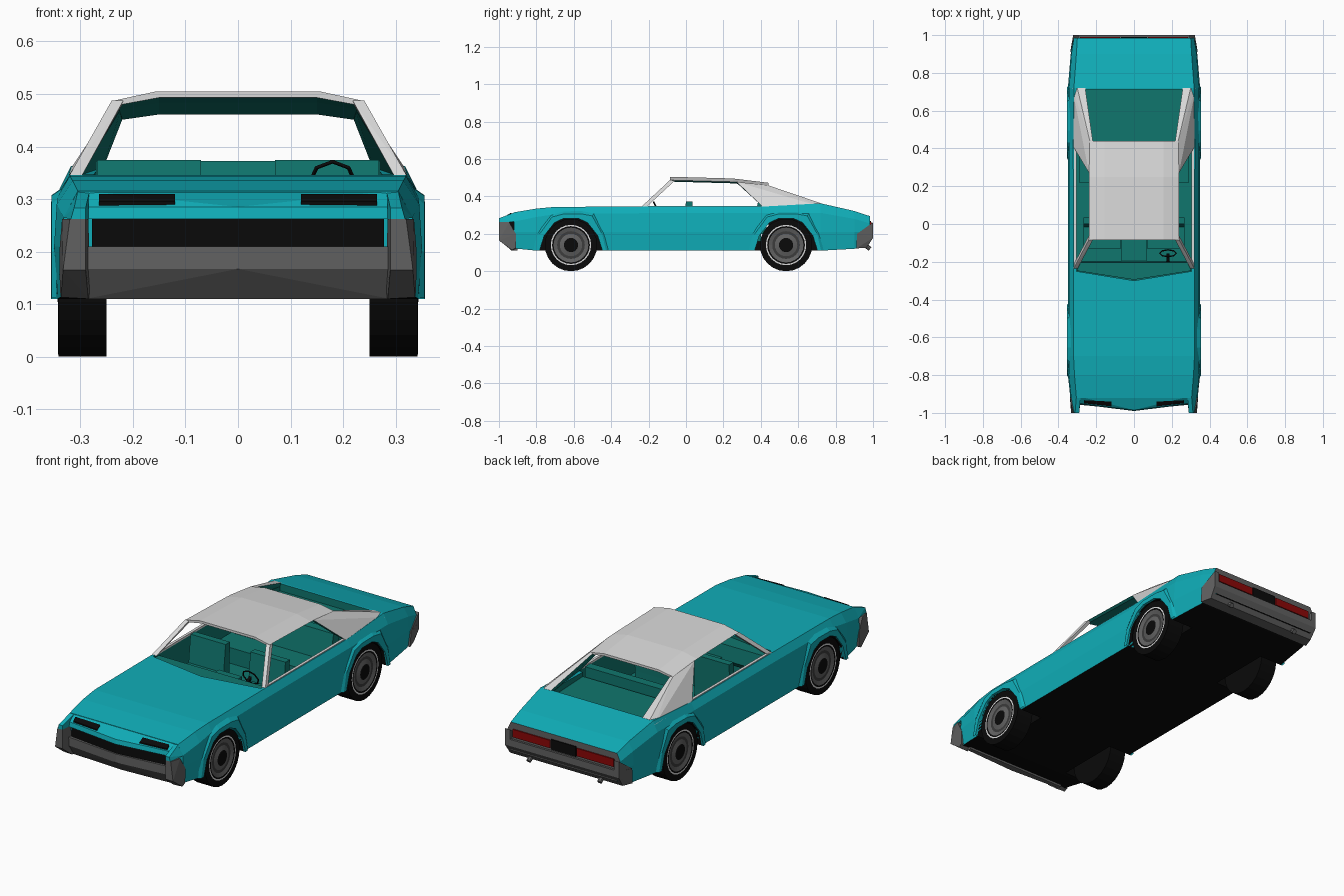
import bpy, bmesh, math
from mathutils import Vector, Matrix

if "Cube" in bpy.data.objects:
    bpy.data.objects.remove(bpy.data.objects["Cube"])


def material(name, r, g, b):
    m = bpy.data.materials.new(name)
    m.diffuse_color = (r, g, b, 1)
    m.use_nodes = True
    m.node_tree.nodes["Principled BSDF"].inputs["Base Color"].default_value = m.diffuse_color
    return m


TEAL = material("teal paint", .005, .42, .48)
WHITE = material("white vinyl", .70, .70, .70)
INNER = material("green interior", .005, .18, .155)
GREY = material("bumper grey", .12, .12, .12)
BLACK = material("black", .003, .003, .003)
RED = material("red lamp", .26, .002, .002)
DARK = material("dark wheel grey", .045, .045, .045)


def finish(name, bm, mats, pair=False):
    bmesh.ops.recalc_face_normals(bm, faces=bm.faces)
    me = bpy.data.meshes.new(name)
    bm.to_mesh(me)
    bm.free()
    for m in mats:
        me.materials.append(m)
    ob = bpy.data.objects.new(name, me)
    bpy.context.collection.objects.link(ob)
    if pair:
        md = ob.modifiers.new("mirror", 'MIRROR')
        md.use_mirror_merge = False
        md.use_clip = False
    return ob


def hull(name, pts, mats, sym=False, pair=False, rule=None):
    """Convex solid around points; sym = one solid across x=0, pair = two copies."""
    if sym:
        pts = list(pts) + [(-x, y, z) for x, y, z in pts if x]
    bm = bmesh.new()
    for p in pts:
        bm.verts.new(p)
    res = bmesh.ops.convex_hull(bm, input=bm.verts)
    loose = [v for v in bm.verts if not v.link_faces]
    bmesh.ops.delete(bm, geom=loose, context='VERTS')
    bmesh.ops.dissolve_limit(bm, angle_limit=.02, verts=bm.verts, edges=bm.edges)
    bmesh.ops.recalc_face_normals(bm, faces=bm.faces)
    if rule:
        for f in bm.faces:
            f.normal_update()
            f.material_index = rule(f)
    return finish(name, bm, mats if isinstance(mats, list) else [mats], pair)


def box(name, x, y, z, mat, **kw):
    return hull(name, [(a, b, c) for a in x for b in y for c in z], mat, **kw)


def loft(name, rings, mats, rule):
    bm = bmesh.new()
    rows = [[bm.verts.new(p) for p in r] for r in rings]
    n = len(rows[0])
    for a, b in zip(rows, rows[1:]):
        for i in range(n):
            j = (i + 1) % n
            bm.faces.new((a[i], a[j], b[j], b[i]))
    bm.faces.new(rows[0])
    bm.faces.new(rows[-1])
    bmesh.ops.recalc_face_normals(bm, faces=bm.faces)
    for f in bm.faces:
        f.normal_update()
        f.material_index = rule(f)
    return finish(name, bm, mats)


def full(half, y):
    """Close a half section into a mirrored ring."""
    return [(x, y, z) for x, z in half] + [(-x, y, z) for x, z in reversed(half) if x]


# body shell: y, bottom x, side x, shoulder x, shoulder z, top x, top z, bottom z
stations = [
    (-.92, .325, .337, .332, .265, .305, .315, .122),
    (-.80, .343, .350, .345, .290, .315, .335, .11),
    (-.70, .345, .350, .343, .305, .320, .344, .11),
    (-.25, .345, .350, .343, .310, .320, .346, .11),
    (.42, .345, .350, .343, .310, .322, .346, .11),
    (.72, .345, .350, .343, .312, .318, .363, .11),
    (.90, .325, .335, .331, .280, .305, .322, .12),
    (.985, .300, .320, .318, .255, .300, .294, .15)]
rings = [full([(0, zb), (xb, zb), (xs, .21), (xh, zh), (xt, zt), (0, zt)], y)
         for y, xb, xs, xh, zh, xt, zt, zb in stations]
body = loft("body", rings, [TEAL, BLACK, GREY],
            lambda f: 1 if f.normal.z < -.7 else 2 if f.normal.y > .8 else 0)

# wheel wells and cabin cut out of the shell
AXLES = (-.615, .535)
ARCH = [(-.168, .11), (-.143, .19), (-.088, .26), (-.04, .282),
        (.04, .282), (.088, .26), (.143, .19), (.168, .11)]
cutters = []
for ya in AXLES:
    for s in (1, -1):
        pts = [(s * x, ya + y, z) for x in (.22, .42) for y, z in ARCH + [(-.17, .05), (.17, .05)]]
        cutters.append(hull("well_cutter", pts, BLACK))
cutters.append(hull("cabin_cutter", [(x, y, z) for z in (.16, .6) for x, y in
               ((0, -.30), (.305, -.25), (.305, .44))], INNER, sym=True))
cutters.append(hull("shelf_cutter", [(x, y, z) for z in (.325, .6) for x, y in
               ((.275, .42), (.262, .712))], INNER, sym=True))
bpy.context.view_layer.objects.active = body
for c in cutters:
    md = body.modifiers.new("cut", 'BOOLEAN')
    md.operation = 'DIFFERENCE'
    md.solver = 'EXACT'
    md.material_mode = 'TRANSFER'
    md.object = c
    bpy.ops.object.modifier_apply(modifier=md.name)
for c in cutters:
    bpy.data.objects.remove(c)

# creased flares round the arches
OUTER = [(-.20, .112), (-.185, .205), (-.11, .31), (-.04, .322),
         (.06, .324), (.13, .32), (.18, .21), (.20, .112)]
for ya, nm in zip(AXLES, ("front", "rear")):
    bm = bmesh.new()
    rows = []
    for (yo, zo), (yi, zi) in zip(OUTER, ARCH):
        ym, zm = yo + (yi - yo) * .4, zo + (zi - zo) * .4
        line = [(.331 if zo > .3 else .345, yo, zo), (.355, ym, zm), (.356, yi, zi), (.31, yi, zi)]
        rows.append([bm.verts.new((x, ya + y, z)) for x, y, z in line])
    for a, b in zip(rows, rows[1:]):
        for i in range(3):
            bm.faces.new((a[i], a[i + 1], b[i + 1], b[i]))
    if sum(f.normal.x for f in bm.faces) < 0:
        bmesh.ops.reverse_faces(bm, faces=bm.faces)
    finish(nm + "_arch_flare", bm, [TEAL], pair=True)

# wheels: lathe profile of (x, radius, material of the next band)
PROFILE = [(.25, 0, 0), (.25, .14, 0), (.342, .14, 0), (.343, .108, 1), (.343, .101, 0),
           (.342, .093, 2), (.336, .074, 3), (.336, .06, 2), (.342, .038, 0), (.344, .034, 0), (.344, 0, 0)]
for ya, nm in zip(AXLES, ("front", "rear")):
    bm = bmesh.new()
    n = 24
    rows = [[bm.verts.new((x, ya + r * math.cos(2 * math.pi * i / n), .14 + r * math.sin(2 * math.pi * i / n)))
             for i in range(n)] for x, r, m in PROFILE]
    for k in range(len(rows) - 1):
        a, b = rows[k], rows[k + 1]
        for i in range(n):
            j = (i + 1) % n
            bm.faces.new((a[i], a[j], b[j], b[i])).material_index = PROFILE[k][2]
    bmesh.ops.remove_doubles(bm, verts=bm.verts, dist=1e-5)
    finish(nm + "_wheels", bm, [BLACK, WHITE, GREY, DARK], pair=True)

# nose, fender tips, grille and headlamp slots
hull("nose", [(0, -.99, .262), (.285, -.955, .262), (0, -.985, .285), (.285, -.95, .285),
              (.285, -.915, .315), (.285, -.915, .262)], TEAL, sym=True)
hull("fender_tips", [(.283, -.915, .313), (.305, -.915, .315), (.333, -.915, .265), (.283, -.915, .262),
                     (.29, -1, .262), (.318, -1, .262), (.312, -1, .283), (.29, -1, .283)], TEAL, pair=True)
hull("grille", [(x, y, z) for z in (.205, .264) for x, y in ((0, -.978), (.278, -.945), (.278, -.91))],
     BLACK, sym=True)
slot = []
for x in (.12, .265):
    lip = -.985 + .035 * x / .285
    for t in (.1, .6):
        for dz in (0, .007):
            slot.append((x, lip + (-.92 - lip) * t, .285 + .03 * t + dz))
hull("headlamp_slots", slot, BLACK, pair=True)

# bumpers
hull("front_bumper", [(0, -.985, .21), (.29, -.957, .21), (0, -.985, .167), (.29, -.957, .167),
                      (.29, -.92, .11), (0, -.935, .11), (.29, -.90, .21), (.29, -.90, .11)], GREY, sym=True)
hull("front_bumper_corners", [(.28, -.91, .12), (.339, -.91, .125), (.340, -.91, .2), (.335, -.945, .262),
                              (.285, -.945, .262), (.29, -1, .262), (.32, -1, .262), (.333, -1, .165),
                              (.29, -1, .165), (.285, -.93, .11), (.337, -.93, .113)], GREY, pair=True)
hull("rear_bumper", [(.335, .91, .122), (.337, .915, .2), (.322, 1, .212), (.322, 1, .178), (.318, .965, .125)],
     GREY, sym=True)
hull("rear_bumper_corners", [(.29, .92, .2), (.336, .915, .2), (.322, 1, .262), (.322, 1, .2),
                             (.295, 1, .262), (.295, 1, .2)], GREY, pair=True)

# tail lamps, plate recess and exhausts
box("tail_lamps", (.075, .285), (.98, .991), (.222, .262), RED, pair=True)
box("plate_recess", (-.07, .07), (.98, .990), (.216, .268), BLACK)
bm = bmesh.new()
bmesh.ops.create_cone(bm, cap_ends=True, segments=8, radius1=.012, radius2=.012, depth=.075,
                      matrix=Matrix.Translation((.2, .955, .143)) @ Matrix.Rotation(math.radians(-130), 4, 'X'))
finish("exhaust_tips", bm, [GREY], pair=True)

# roof with dark lining
roof = []
for y, zt, xe, ze in ((-.085, .505, .238, .487), (.25, .496, .238, .478), (.44, .473, .232, .459)):
    roof.append(full([(0, zt - .012), (.15, zt - .012), (xe - .012, ze - .008), (xe, ze), (.155, zt), (0, zt)], y))
loft("roof", roof, [WHITE, INNER], lambda f: 1 if f.normal.z < -.5 else 0)

# pillars, sail panels and window sills
hull("windscreen_pillars", [(.322, -.24, .343), (.298, -.235, .343), (.318, -.212, .343), (.300, -.212, .343),
                            (.240, -.085, .488), (.218, -.085, .488), (.238, -.06, .484), (.218, -.06, .484)],
     WHITE, pair=True)
hull("sail_panels", [(.238, .27, .478), (.234, .44, .459), (.300, .72, .364), (.327, .72, .345), (.322, .41, .345),
                     (.222, .27, .473), (.218, .44, .457), (.258, .72, .364), (.262, .72, .345), (.300, .41, .345)],
     [WHITE, INNER], pair=True, rule=lambda f: 1 if f.normal.x < -.35 or f.normal.z < -.6 else 0)
box("window_sills", (.304, .318), (-.22, .42), (.34, .350), WHITE, pair=True)

# interior
hull("dashboard", [(0, -.295, .335), (.303, -.248, .335), (.303, -.205, .335), (.303, -.195, .26),
                   (.303, -.24, .22), (0, -.29, .22)], INNER, sym=True)
box("console", (-.065, .065), (-.21, -.06), (.16, .27), INNER)
box("front_seat_cushions", (.07, .268), (-.13, .03), (.16, .235), INNER, pair=True)
hull("front_seat_backs", [(x, y, z) for x in (.07, .268) for y, z in
                          ((-.02, .2), (.03, .2), (.0, .374), (.035, .374))], INNER, pair=True)
box("rear_seat_cushion", (-.29, .29), (.22, .40), (.16, .24), INNER)
hull("rear_seat_back", [(x, y, z) for x in (-.27, .27) for y, z in
                        ((.35, .2), (.43, .2), (.385, .372), (.43, .372))], INNER)
bpy.ops.mesh.primitive_torus_add(major_segments=8, minor_segments=4, major_radius=.043, minor_radius=.004,
                                 location=(.18, -.155, .332), rotation=(math.radians(-65), 0, 0))
wheel = bpy.context.object
wheel.name = "steering_wheel"
wheel.data.materials.append(BLACK)
hull("steering_column", [(.18 + dx, y, z + dz) for dx in (-.007, .007) for dz in (-.007, .007)
                         for y, z in ((-.157, .331), (-.215, .30))], BLACK)
